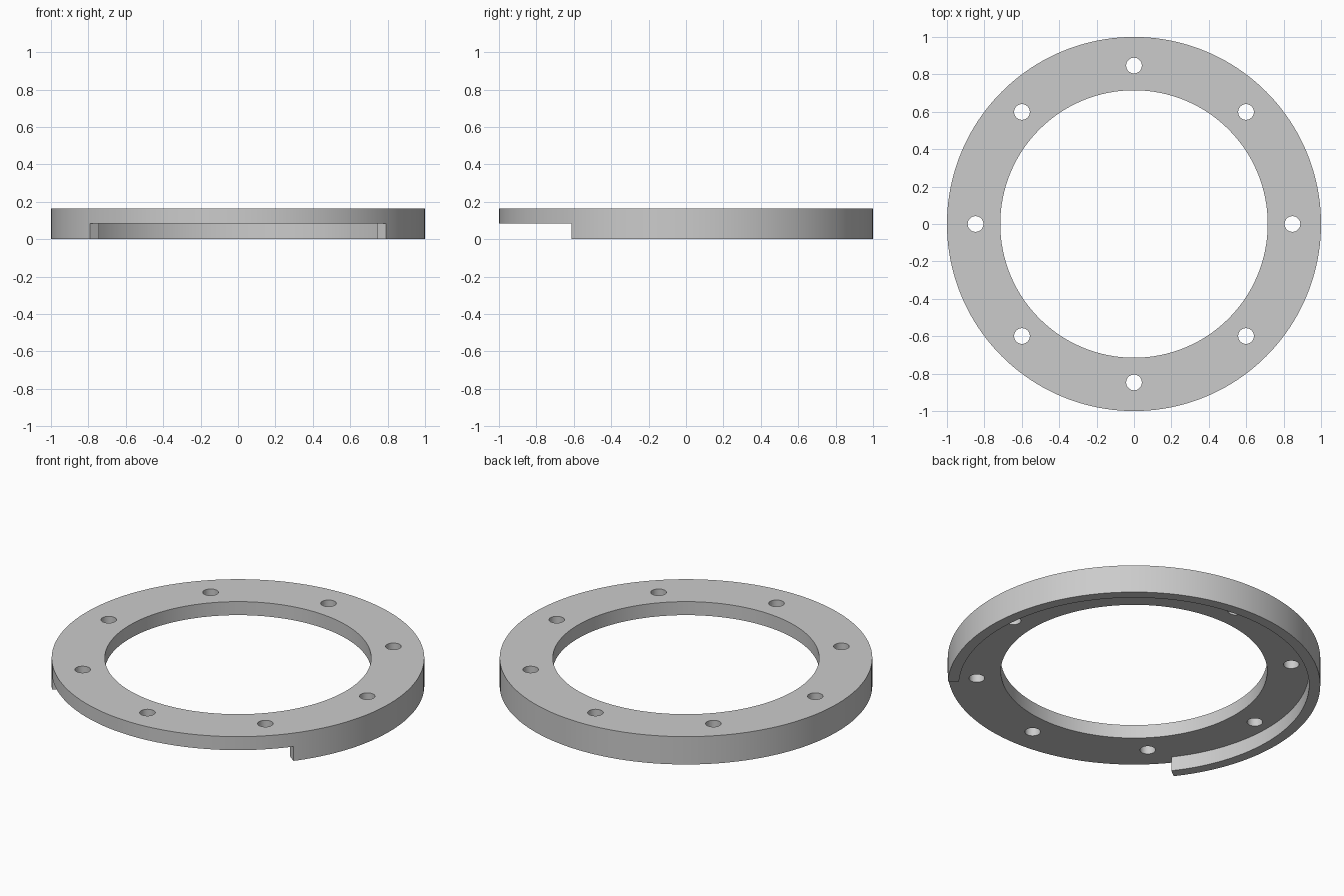
import bpy, bmesh
from math import sin, cos, pi, radians

if "Cube" in bpy.data.objects:
    bpy.data.objects.remove(bpy.data.objects["Cube"], do_unlink=True)

TOP, STEP = 0.165, 0.085          # top face and underside of the flange
OUTER, BORE, LIP = 1.0, 0.715, 0.94
BOLT_CIRCLE, BOLT = 0.847, 0.042
GAP = radians(-37.7)              # lip ends, mirrored about the y axis

grey = bpy.data.materials.new("grey metal")
grey.use_nodes = True
colour = (0.6, 0.6, 0.6, 1)
grey.diffuse_color = colour
grey.node_tree.nodes["Principled BSDF"].inputs["Base Color"].default_value = colour


def arc(radius, start, end, steps, x=0, y=0):
    return [(x + radius * cos(start + (end - start) * i / steps),
             y + radius * sin(start + (end - start) * i / steps))
            for i in range(steps + 1)]


def circle(radius, steps, x=0, y=0):
    return arc(radius, 0, 2 * pi, steps, x, y)[:-1]


def prism(name, outlines, bottom, top):
    bm = bmesh.new()
    for outline in outlines:
        face = bm.faces.new([bm.verts.new((x, y, bottom)) for x, y in outline])
        new = bmesh.ops.extrude_face_region(bm, geom=[face])["geom"]
        verts = [v for v in new if isinstance(v, bmesh.types.BMVert)]
        bmesh.ops.translate(bm, verts=verts, vec=(0, 0, top - bottom))
    bmesh.ops.recalc_face_normals(bm, faces=bm.faces)
    mesh = bpy.data.meshes.new(name)
    bm.to_mesh(mesh)
    bm.free()
    mesh.materials.append(grey)
    obj = bpy.data.objects.new(name, mesh)
    bpy.context.collection.objects.link(obj)
    return obj


# Solid disc that becomes the flange ring
ring = prism("flange_ring", [circle(OUTER, 160)], 0, TOP)

# Central bore and eight bolt holes
openings = [circle(BORE, 128)]
for i in range(8):
    a = i * pi / 4
    openings.append(circle(BOLT, 32, BOLT_CIRCLE * cos(a), BOLT_CIRCLE * sin(a)))
holes = prism("hole_cutter", openings, -0.1, TOP + 0.1)

# Underside recess, widened at the front so the lip is open there
outline = arc(LIP, GAP, pi - GAP, 120) + arc(1.3, pi - GAP, 2 * pi + GAP, 24)
recess = prism("recess_cutter", [outline], -0.1, STEP)

# Cut the disc, then drop the cutters
for cutter in (recess, holes):
    cutter.hide_render = True
    mod = ring.modifiers.new(cutter.name, "BOOLEAN")
    mod.operation = "DIFFERENCE"
    mod.solver = "EXACT"
    mod.object = cutter
    bpy.ops.object.select_all(action="DESELECT")
    bpy.context.view_layer.objects.active = ring
    ring.select_set(True)
    bpy.ops.object.modifier_apply(modifier=mod.name)
    bpy.data.objects.remove(cutter, do_unlink=True)

bpy.ops.object.shade_smooth_by_angle(angle=radians(30))
